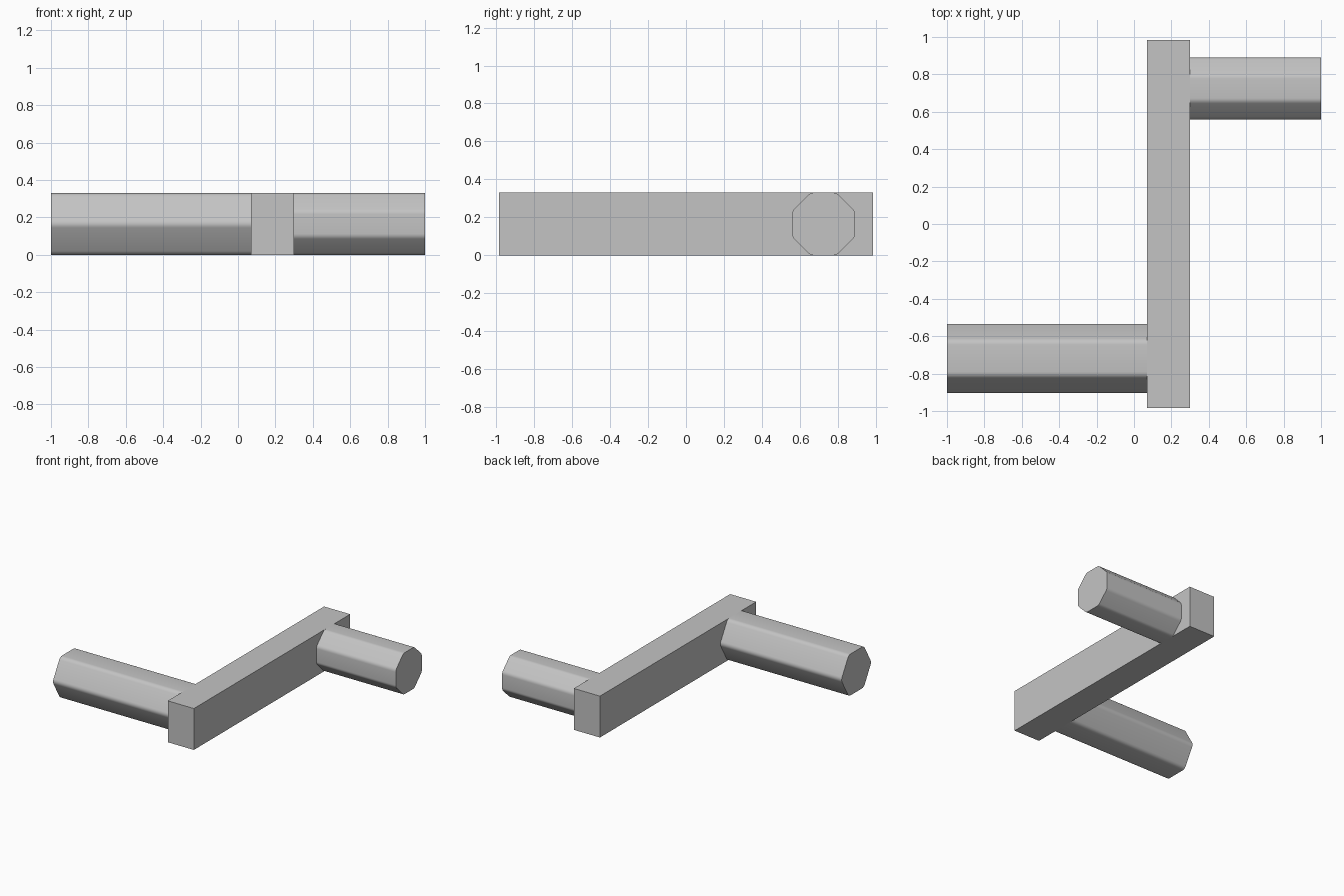
import bpy
import bmesh
from math import cos, sin, pi, radians

cube = bpy.data.objects.get("Cube")
if cube:
    bpy.data.objects.remove(cube, do_unlink=True)

HEIGHT = 0.33

grey = bpy.data.materials.new("light grey")
grey.use_nodes = True
colour = (0.55, 0.55, 0.55, 1)
grey.diffuse_color = colour
grey.node_tree.nodes["Principled BSDF"].inputs["Base Color"].default_value = colour


def finish(name, bm):
    bmesh.ops.recalc_face_normals(bm, faces=bm.faces)
    mesh = bpy.data.meshes.new(name)
    bm.to_mesh(mesh)
    bm.free()
    mesh.materials.append(grey)
    obj = bpy.data.objects.new(name, mesh)
    bpy.context.collection.objects.link(obj)
    return obj


def rounded_prism(name, sides, x0, x1, y, turn, fillet=0.04, steps=4):
    """Regular prism along x, flat on top, with filleted long edges."""
    inner = (HEIGHT / 2 - fillet) / cos(pi / sides)
    ring = []
    for i in range(sides):
        corner = 2 * pi * (i + turn) / sides
        for s in range(steps + 1):
            a = corner + (s / steps - 0.5) * 2 * pi / sides
            ring.append((y + inner * cos(corner) + fillet * cos(a),
                         HEIGHT / 2 + inner * sin(corner) + fillet * sin(a)))
    bm = bmesh.new()
    cap = bm.faces.new([bm.verts.new((x0, py, pz)) for py, pz in ring])
    out = bmesh.ops.extrude_face_region(bm, geom=[cap], use_keep_orig=True)
    moved = [v for v in out["geom"] if isinstance(v, bmesh.types.BMVert)]
    bmesh.ops.translate(bm, verts=moved, vec=(x1 - x0, 0, 0))
    obj = finish(name, bm)
    bpy.ops.object.select_all(action="DESELECT")
    obj.select_set(True)
    bpy.context.view_layer.objects.active = obj
    bpy.ops.object.shade_smooth_by_angle(angle=radians(30))


# Crank arm
bm = bmesh.new()
bmesh.ops.create_cube(bm, size=1)
bmesh.ops.scale(bm, vec=(0.23, 1.97, HEIGHT), verts=bm.verts)
bmesh.ops.translate(bm, vec=(0.185, 0, HEIGHT / 2), verts=bm.verts)
finish("crank_arm", bm)

# Hexagonal shaft and octagonal handle, butted against the arm's sides
rounded_prism("hexagonal_shaft", 6, -1, 0.07, -0.718, 0)
rounded_prism("octagonal_handle", 8, 0.30, 1, 0.725, 0.5)
